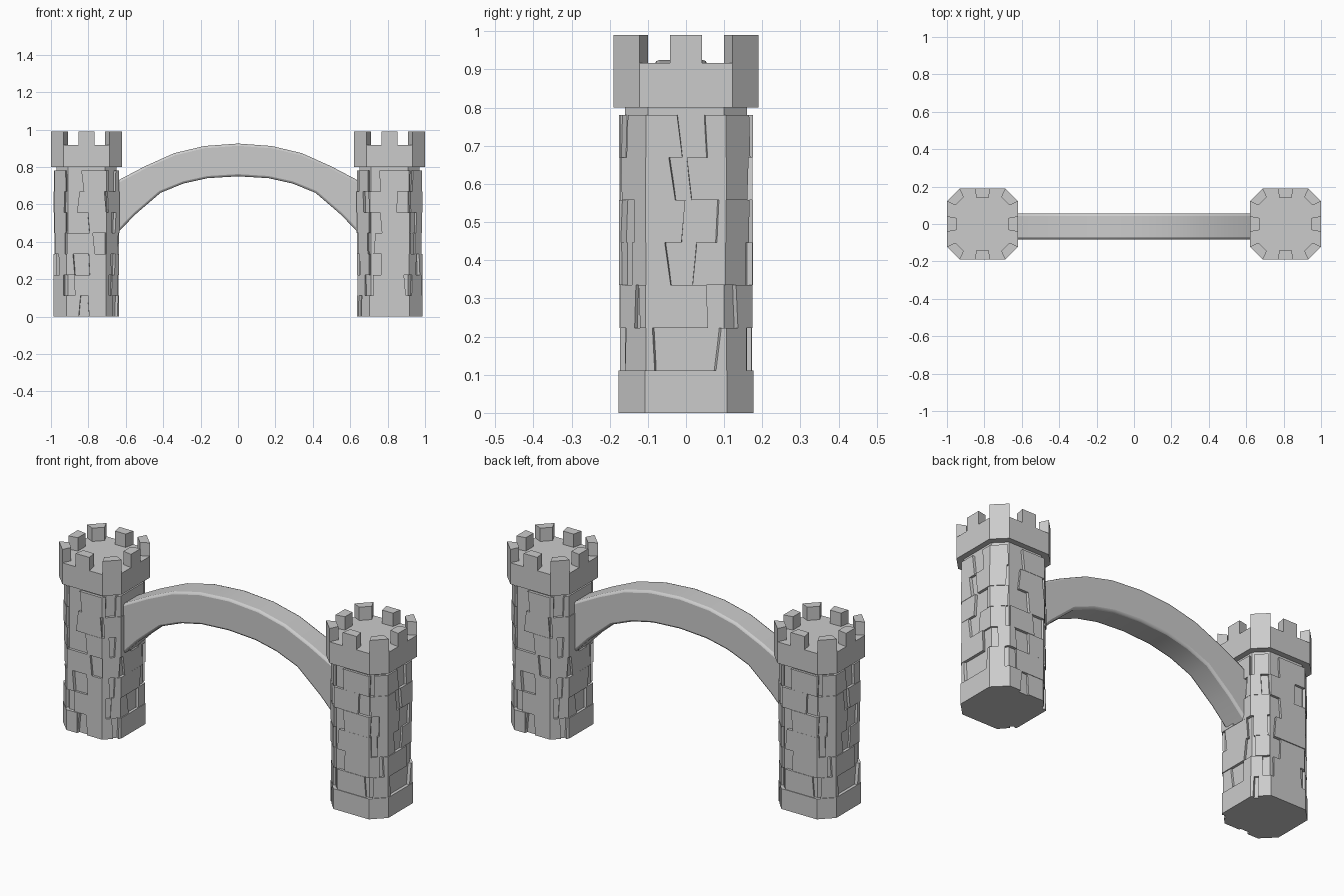
import bpy, bmesh, math, random

if "Cube" in bpy.data.objects:
    bpy.data.objects.remove(bpy.data.objects["Cube"])

TOWER_X = 0.81


def finish(name, bm):
    bmesh.ops.recalc_face_normals(bm, faces=bm.faces)
    me = bpy.data.meshes.new(name)
    bm.to_mesh(me)
    bm.free()
    ob = bpy.data.objects.new(name, me)
    bpy.context.scene.collection.objects.link(ob)
    return ob


def loft(bm, low, high):
    """Closed solid between two matching loops of 3D points."""
    a = [bm.verts.new(p) for p in low]
    b = [bm.verts.new(p) for p in high]
    n = len(a)
    for i in range(n):
        j = (i + 1) % n
        bm.faces.new((a[i], a[j], b[j], b[i]))
    bm.faces.new(a[::-1])
    bm.faces.new(b)


def octagon(h, f):
    return [(h, -f), (h, f), (f, h), (-f, h), (-h, f), (-h, -f), (-f, -h), (f, -h)]


def place(pts, z, side):
    """Tower-local points to world; the left tower is the right one turned half round."""
    return [(side * (x + TOWER_X), side * y, z) for x, y in pts]


def prism(bm, pts, z0, z1, side):
    loft(bm, place(pts, z0, side), place(pts, z1, side))


def wall_point(t, d):
    """Point on the tower wall at side-parameter t (0..8), pushed out by d."""
    o = octagon(0.16 + d, 0.10 + d * 0.414)
    i = math.floor(t)
    u = t - i
    a, b = o[i % 8], o[(i + 1) % 8]
    return (a[0] + (b[0] - a[0]) * u, a[1] + (b[1] - a[1]) * u)


def stone_loop(t0, t1, d):
    ts = [t0] + list(range(math.floor(t0) + 1, math.ceil(t1))) + [t1]
    return [wall_point(t, d) for t in ts] + [wall_point(t, -0.02) for t in reversed(ts)]


def tower(name, side):
    # Plain octagonal shaft
    bm = bmesh.new()
    prism(bm, octagon(0.16, 0.10), 0, 0.81, side)
    finish(name + "_shaft", bm)

    # Seven courses of raised stones, broken by recessed gaps
    bm = bmesh.new()
    rng = random.Random(4)
    row_h = 0.1115
    for row in range(7):
        z0, z1 = row * row_h, (row + 1) * row_h
        d = 0.012
        t = row * 0.57 + 0.3
        end = t + 8
        while t < end - 0.5:
            t1 = min(t + rng.uniform(0.7, 1.3), end - 0.15)
            # slightly slanted stone ends
            s0, s1 = t + rng.uniform(-0.08, 0.08), t1 + rng.uniform(-0.08, 0.08)
            if math.floor(s0) != math.floor(t):
                s0 = t
            if math.ceil(s1) != math.ceil(t1):
                s1 = t1
            dd = d + rng.uniform(-0.003, 0.004)
            loft(bm, place(stone_loop(t, t1, dd), z0, side),
                 place(stone_loop(s0, s1, dd), z1, side))
            t = t1 + rng.uniform(0.2, 0.5)
    # Wider footing course on the outer front part
    prism(bm, stone_loop(-2.4, 2.3, 0.017), 0, row_h, side)
    finish(name + "_stones", bm)

    # Crown with eight merlons
    bm = bmesh.new()
    prism(bm, octagon(0.19, 0.122), 0.80, 0.917, side)
    finish(name + "_crown", bm)

    bm = bmesh.new()
    flat = [(0.19, -0.042), (0.19, 0.042), (0.138, 0.032), (0.138, -0.032)]
    corner = [(0.19, 0.122), (0.122, 0.19), (0.10, 0.145), (0.145, 0.10)]
    for k in range(4):
        c, s = round(math.cos(k * math.pi / 2)), round(math.sin(k * math.pi / 2))
        for shape in (flat, corner):
            prism(bm, [(c * x - s * y, s * x + c * y) for x, y in shape], 0.91, 0.99, side)
    finish(name + "_merlons", bm)


tower("right_tower", 1)
tower("left_tower", -1)

# Arched span between the towers
top = [(0.68, 0.703), (0.628, 0.735), (0.495, 0.805), (0.34, 0.874), (0.18, 0.912)]
under = [(0.68, 0.41), (0.63, 0.462), (0.55, 0.545), (0.414, 0.662), (0.29, 0.712), (0.163, 0.74)]
outline = ([(-x, z) for x, z in top] + [(0, 0.925)] + top[::-1]
           + under + [(0, 0.75)] + [(-x, z) for x, z in under[::-1]])
bm = bmesh.new()
loft(bm, [(x, -0.082, z) for x, z in outline], [(x, 0.056, z) for x, z in outline])
arch = finish("arch", bm)
bev = arch.modifiers.new("soft_edges", 'BEVEL')
bev.width = 0.012
bev.segments = 2
bev.limit_method = 'ANGLE'
bev.angle_limit = math.radians(40)
bpy.context.view_layer.objects.active = arch
arch.select_set(True)
bpy.ops.object.shade_smooth_by_angle(angle=math.radians(50))
